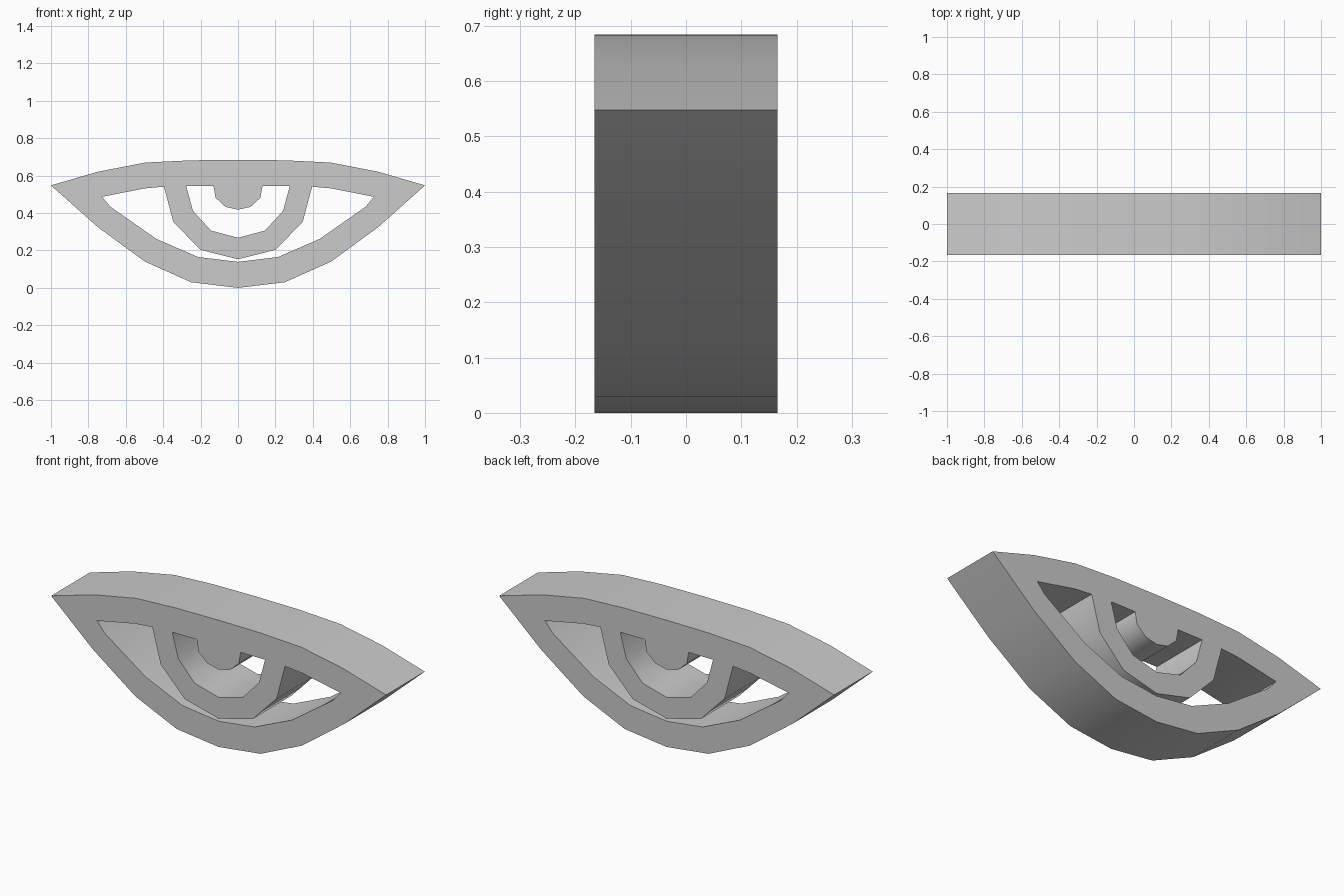
import bpy, bmesh, math
from mathutils import Matrix

cube = bpy.data.objects.get("Cube")
if cube:
    bpy.data.objects.remove(cube, do_unlink=True)

HALF_DEPTH = 0.165

# Right half profiles (x, z); each is mirrored to the left
lid_outline = [(0, 0), (0.25, 0.03), (0.497, 0.14), (0.75, 0.325), (1, 0.548),
               (0.745, 0.622), (0.495, 0.67), (0.25, 0.682), (0, 0.684)]
white_opening = [(0, 0.139), (0.214, 0.165), (0.437, 0.262), (0.681, 0.433),
                 (0.727, 0.487), (0.497, 0.532), (0.396, 0.541),
                 (0.346, 0.353), (0.202, 0.204), (0, 0.153)]
iris_opening = [(0, 0.268), (0.144, 0.306), (0.241, 0.412), (0.277, 0.545),
                (0.131, 0.545), (0.12, 0.482), (0.067, 0.433), (0, 0.418)]


def mirrored(half):
    return half + [(-x, z) for x, z in reversed(half) if x > 0]


# Flat filled curve with openings, extruded to a slab
curve = bpy.data.curves.new("eye_profile", "CURVE")
curve.dimensions = "2D"
curve.fill_mode = "BOTH"
curve.extrude = HALF_DEPTH
for half in (lid_outline, white_opening, iris_opening):
    points = mirrored(half)
    spline = curve.splines.new("POLY")
    spline.points.add(len(points) - 1)
    for p, (x, z) in zip(spline.points, points):
        p.co = (x, z, 0, 1)
    spline.use_cyclic_u = True

helper = bpy.data.objects.new("eye_profile", curve)
bpy.context.collection.objects.link(helper)
bpy.context.view_layer.update()
depsgraph = bpy.context.evaluated_depsgraph_get()
mesh = bpy.data.meshes.new_from_object(helper.evaluated_get(depsgraph))
bpy.data.objects.remove(helper, do_unlink=True)

# Stand the slab upright and weld the caps to the walls
bm = bmesh.new()
bm.from_mesh(mesh)
bmesh.ops.transform(bm, matrix=Matrix.Rotation(math.radians(90), 4, "X"), verts=bm.verts)
bmesh.ops.remove_doubles(bm, verts=bm.verts, dist=0.0005)
bmesh.ops.recalc_face_normals(bm, faces=bm.faces)
bm.to_mesh(mesh)
bm.free()

# Single grey material
grey = bpy.data.materials.new("plain grey")
grey.use_nodes = True
colour = (0.6, 0.6, 0.6, 1)
grey.diffuse_color = colour
grey.node_tree.nodes["Principled BSDF"].inputs["Base Color"].default_value = colour
mesh.materials.clear()
mesh.materials.append(grey)

eye = bpy.data.objects.new("eye_frame", mesh)
bpy.context.collection.objects.link(eye)
bpy.ops.object.select_all(action="DESELECT")
eye.select_set(True)
bpy.context.view_layer.objects.active = eye
bpy.ops.object.shade_smooth_by_angle(angle=math.radians(42))
